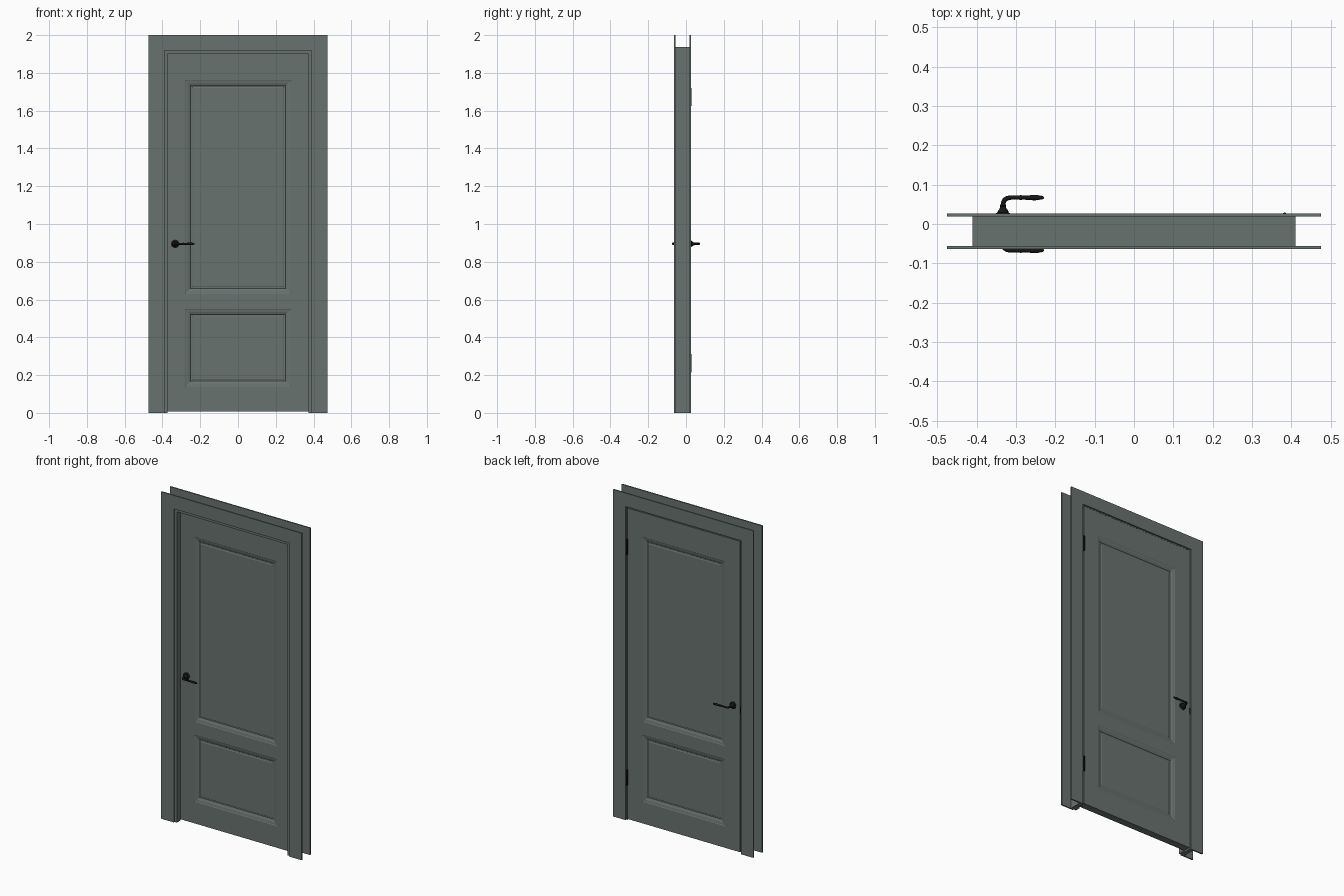
import bpy, bmesh, math
from mathutils import Vector

if "Cube" in bpy.data.objects:
    bpy.data.objects.remove(bpy.data.objects["Cube"])


def material(name, rgb):
    m = bpy.data.materials.new(name)
    m.diffuse_color = (*rgb, 1)
    m.use_nodes = True
    m.node_tree.nodes["Principled BSDF"].inputs["Base Color"].default_value = m.diffuse_color
    return m


PAINT = material("grey_green_paint", (0.14, 0.17, 0.162))
BLACK = material("black_metal", (0.008, 0.008, 0.008))


def finish(name, bm, mat, smooth=False):
    bmesh.ops.recalc_face_normals(bm, faces=bm.faces)
    me = bpy.data.meshes.new(name)
    bm.to_mesh(me)
    bm.free()
    me.materials.append(mat)
    ob = bpy.data.objects.new(name, me)
    bpy.context.collection.objects.link(ob)
    if smooth:
        bpy.ops.object.select_all(action='DESELECT')
        ob.select_set(True)
        bpy.context.view_layer.objects.active = ob
        bpy.ops.object.shade_smooth_by_angle(angle=math.radians(40))
    return ob


def slab(name, outline, y0, y1, mat):
    """Outline in x/z, extruded from y0 to y1."""
    bm = bmesh.new()
    f = bm.faces.new([bm.verts.new((x, y0, z)) for x, z in outline])
    r = bmesh.ops.extrude_face_region(bm, geom=[f])
    verts = [g for g in r["geom"] if isinstance(g, bmesh.types.BMVert)]
    bmesh.ops.translate(bm, verts=verts, vec=(0, y1 - y0, 0))
    return finish(name, bm, mat)


def surround(name, inner, outer, zi, zo, y0, y1):
    """Two legs and a head with mitred corners."""
    for s, tag in ((-1, "left"), (1, "right")):
        slab(f"{name}_{tag}", [(s * inner, 0), (s * outer, 0), (s * outer, zo), (s * inner, zi)], y0, y1, PAINT)
    slab(f"{name}_head", [(-inner, zi), (inner, zi), (outer, zo), (-outer, zo)], y0, y1, PAINT)


def loft(name, rings, mat, sides=20):
    """Round sections (x, y, z, radius) swept along a path."""
    bm = bmesh.new()
    pts = [Vector(r[:3]) for r in rings]
    loops = []
    for i, p in enumerate(pts):
        t = (pts[min(i + 1, len(pts) - 1)] - pts[max(i - 1, 0)]).normalized()
        side = t.orthogonal().normalized() if abs(t.z) > 0.9 else t.cross(Vector((0, 0, 1))).normalized()
        up = side.cross(t)
        loops.append([bm.verts.new(p + rings[i][3] * (math.cos(a) * side + math.sin(a) * up))
                      for a in (2 * math.pi * k / sides for k in range(sides))])
    for a, b in zip(loops, loops[1:]):
        for k in range(sides):
            j = (k + 1) % sides
            bm.faces.new((a[k], a[j], b[j], b[k]))
    bm.faces.new(loops[0])
    bm.faces.new(loops[-1])
    return finish(name, bm, mat, True)


# Casings on both wall faces, jamb lining and door stop
surround("front_casing", 0.39, 0.475, 1.918, 2.0, -0.064, -0.056)
surround("back_casing", 0.39, 0.475, 1.918, 2.0, 0.019, 0.027)
surround("jamb", 0.385, 0.41, 1.912, 1.938, -0.056, 0.019)
surround("door_stop", 0.374, 0.385, 1.901, 1.912, -0.056, -0.023)

# Door leaf: grid of stiles and rails, panels sunk with stepped insets
HALF = 0.022
xs = [-0.382, -0.28, 0.28, 0.382]
zs = [0.008, 0.14, 0.55, 0.63, 1.76, 1.909]
bm = bmesh.new()
v = {(i, s, k): bm.verts.new((x, s * HALF, z))
     for i, x in enumerate(xs) for s in (-1, 1) for k, z in enumerate(zs)}
panels = []
for s in (-1, 1):
    for i in range(3):
        for k in range(5):
            f = bm.faces.new((v[i, s, k], v[i + 1, s, k], v[i + 1, s, k + 1], v[i, s, k + 1]))
            if i == 1 and k in (1, 3):
                panels.append(f)
for i in range(3):
    for k in (0, 5):
        bm.faces.new((v[i, -1, k], v[i + 1, -1, k], v[i + 1, 1, k], v[i, 1, k]))
for k in range(5):
    for i in (0, 3):
        bm.faces.new((v[i, -1, k], v[i, -1, k + 1], v[i, 1, k + 1], v[i, 1, k]))
bmesh.ops.recalc_face_normals(bm, faces=bm.faces)
for width, depth in ((0.003, -0.002), (0.012, -0.002), (0.012, -0.005), (0.002, -0.003), (0.007, 0), (0.003, 0.002)):
    bmesh.ops.inset_individual(bm, faces=panels, thickness=width, depth=depth, use_even_offset=True)
finish("door_leaf", bm, PAINT)

# Lever handles on both faces
HX, HZ = -0.333, 0.895
ROSE = [(0.021, 0.022), (0.025, 0.022), (0.027, 0.019), (0.029, 0.014), (0.034, 0.013),
        (0.038, 0.009), (0.045, 0.007), (0.047, 0.008), (0.049, 0.007)]
LEVER = [(0, 0.046, 0.006), (0.001, 0.055, 0.006), (0.004, 0.061, 0.006), (0.009, 0.065, 0.006),
         (0.016, 0.067, 0.0055), (0.030, 0.067, 0.005), (0.042, 0.067, 0.005), (0.044, 0.067, 0.0065),
         (0.047, 0.067, 0.0065), (0.049, 0.067, 0.005), (0.060, 0.067, 0.0055), (0.078, 0.067, 0.0068),
         (0.088, 0.067, 0.0065), (0.094, 0.067, 0.005), (0.096, 0.067, 0.0045), (0.099, 0.067, 0.005),
         (0.102, 0.067, 0.0035), (0.104, 0.067, 0.001)]
for s, tag in ((-1, "front"), (1, "back")):
    loft(f"{tag}_handle_rose", [(HX, s * y, HZ, r) for y, r in ROSE], BLACK, 28)
    loft(f"{tag}_handle_lever", [(HX + x, s * y, HZ, r) for x, y, r in LEVER], BLACK)

# Hinge barrels with end caps, and the strike plate
for z, tag in ((0.262, "lower"), (1.672, "upper")):
    loft(f"{tag}_hinge", [(0.383, 0.024, z + dz, r) for dz, r in
         ((-0.05, 0.003), (-0.047, 0.005), (0.047, 0.005), (0.05, 0.003))], BLACK, 12)
slab("strike_plate", [(-0.3855, 0.86), (-0.3825, 0.86), (-0.3825, 0.9), (-0.3855, 0.9)], -0.01, 0.0265, BLACK)
